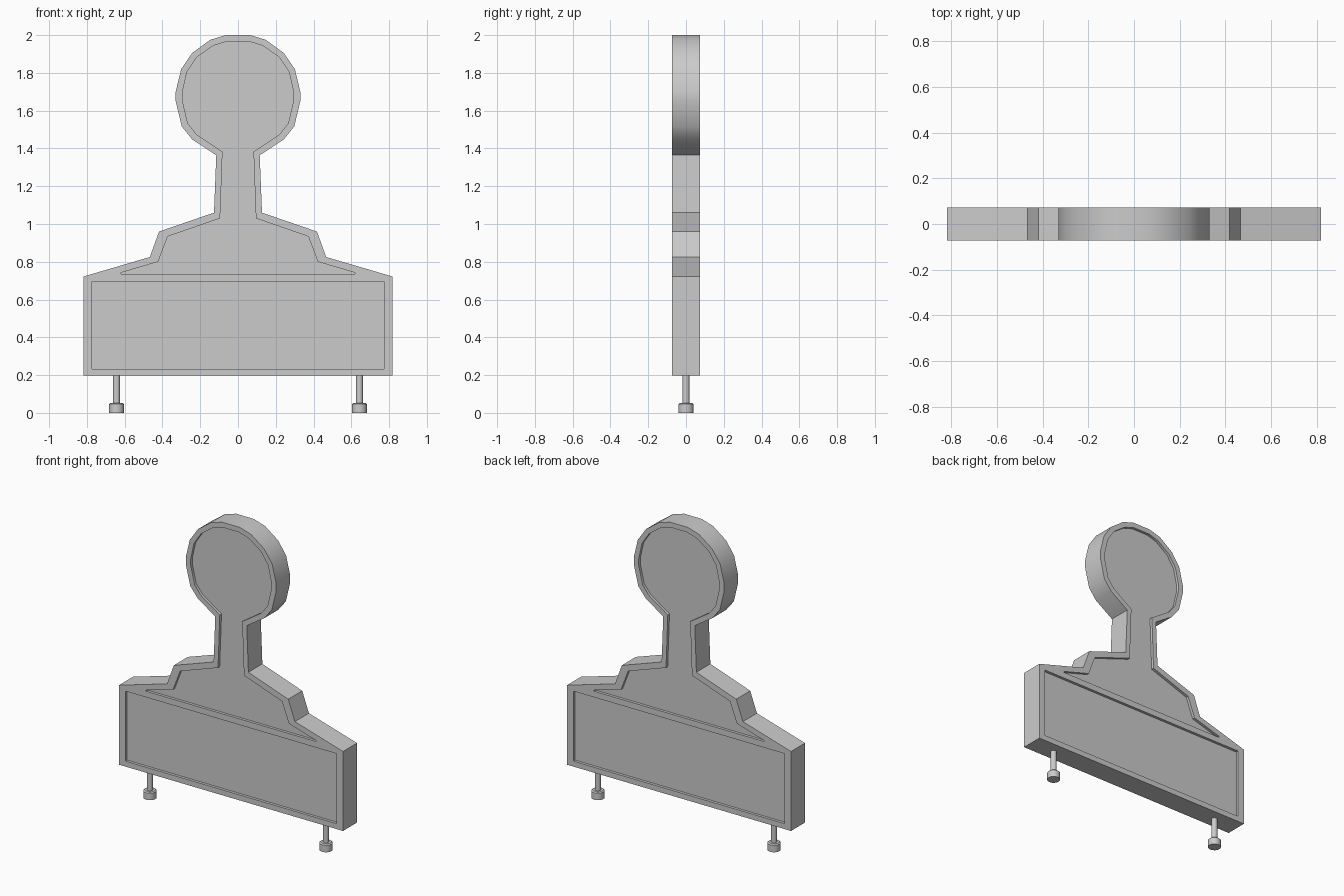
import bpy, bmesh, math

if "Cube" in bpy.data.objects:
    bpy.data.objects.remove(bpy.data.objects["Cube"])

HALF = 0.073      # half thickness of the board
DEPTH = 0.018     # depth of the recesses


def mirrored(half):
    """Close a right-hand profile (top to bottom) with its mirror image."""
    return half + [(-x, z) for x, z in reversed(half)]


def prism(name, points, y0, y1):
    """Extrude an x-z outline from y0 to y1."""
    bm = bmesh.new()
    face = bm.faces.new([bm.verts.new((x, y0, z)) for x, z in points])
    out = bmesh.ops.extrude_face_region(bm, geom=[face])
    verts = [g for g in out["geom"] if isinstance(g, bmesh.types.BMVert)]
    bmesh.ops.translate(bm, verts=verts, vec=(0, y1 - y0, 0))
    bmesh.ops.recalc_face_normals(bm, faces=bm.faces)
    mesh = bpy.data.meshes.new(name)
    bm.to_mesh(mesh)
    bm.free()
    obj = bpy.data.objects.new(name, mesh)
    bpy.context.collection.objects.link(obj)
    return obj


def smooth(obj, angle):
    bpy.ops.object.select_all(action='DESELECT')
    obj.select_set(True)
    bpy.context.view_layer.objects.active = obj
    bpy.ops.object.shade_smooth_by_angle(angle=math.radians(angle))


def lathe(name, x, profile, sides=16):
    """Closed turned part from (radius, z) rings."""
    bm = bmesh.new()
    rings = [[bm.verts.new((x + r * math.cos(2 * math.pi * i / sides),
                            r * math.sin(2 * math.pi * i / sides), z))
              for i in range(sides)] for r, z in profile]
    for a, b in zip(rings, rings[1:]):
        for i in range(sides):
            j = (i + 1) % sides
            bm.faces.new((a[i], a[j], b[j], b[i]))
    bm.faces.new(rings[0][::-1])
    bm.faces.new(rings[-1])
    bmesh.ops.recalc_face_normals(bm, faces=bm.faces)
    mesh = bpy.data.meshes.new(name)
    bm.to_mesh(mesh)
    bm.free()
    obj = bpy.data.objects.new(name, mesh)
    bpy.context.collection.objects.link(obj)
    smooth(obj, 30)


# Board silhouette: round head, neck, stepped shoulders, wide base
outer = mirrored([(0.065, 2.0), (0.147, 1.975), (0.243, 1.905), (0.301, 1.82),
                  (0.33, 1.70), (0.33, 1.65), (0.298, 1.517), (0.243, 1.448),
                  (0.115, 1.364), (0.127, 1.06), (0.418, 0.96),
                  (0.467, 0.825), (0.818, 0.722), (0.818, 0.197)])

# Recess outlines: upper field and rectangular panel
upper = mirrored([(0.06, 1.966), (0.132, 1.944), (0.219, 1.882), (0.27, 1.806),
                  (0.295, 1.695), (0.295, 1.656), (0.266, 1.533),
                  (0.22, 1.475), (0.082, 1.383), (0.095, 1.03),
                  (0.372, 0.934), (0.423, 0.80), (0.62, 0.742), (0.62, 0.735)])
panel = mirrored([(0.772, 0.695), (0.772, 0.233)])

board = prism("sign_board", outer, -HALF, HALF)

# Cut both recesses into front and back
cutters = []
for label, outline in (("upper", upper), ("panel", panel)):
    for side in (-1, 1):
        cutter = prism(f"{label}_cutter", outline,
                       side * (HALF - DEPTH), side * (HALF + 0.05))
        cutter.hide_render = True
        mod = board.modifiers.new("recess", 'BOOLEAN')
        mod.operation = 'DIFFERENCE'
        mod.solver = 'EXACT'
        mod.object = cutter
        cutters.append(cutter)

bpy.context.view_layer.update()
evaluated = board.evaluated_get(bpy.context.evaluated_depsgraph_get())
cut_mesh = bpy.data.meshes.new_from_object(evaluated)
board.modifiers.clear()
board.data = cut_mesh
for cutter in cutters:
    bpy.data.objects.remove(cutter)
smooth(board, 35)

# Support posts with round feet
for side, x in (("left", -0.643), ("right", 0.643)):
    lathe(f"{side}_post", x, [(0.0185, 0.04), (0.0185, 0.2)])
    lathe(f"{side}_foot", x, [(0.04, 0.0), (0.04, 0.046), (0.033, 0.052)])
